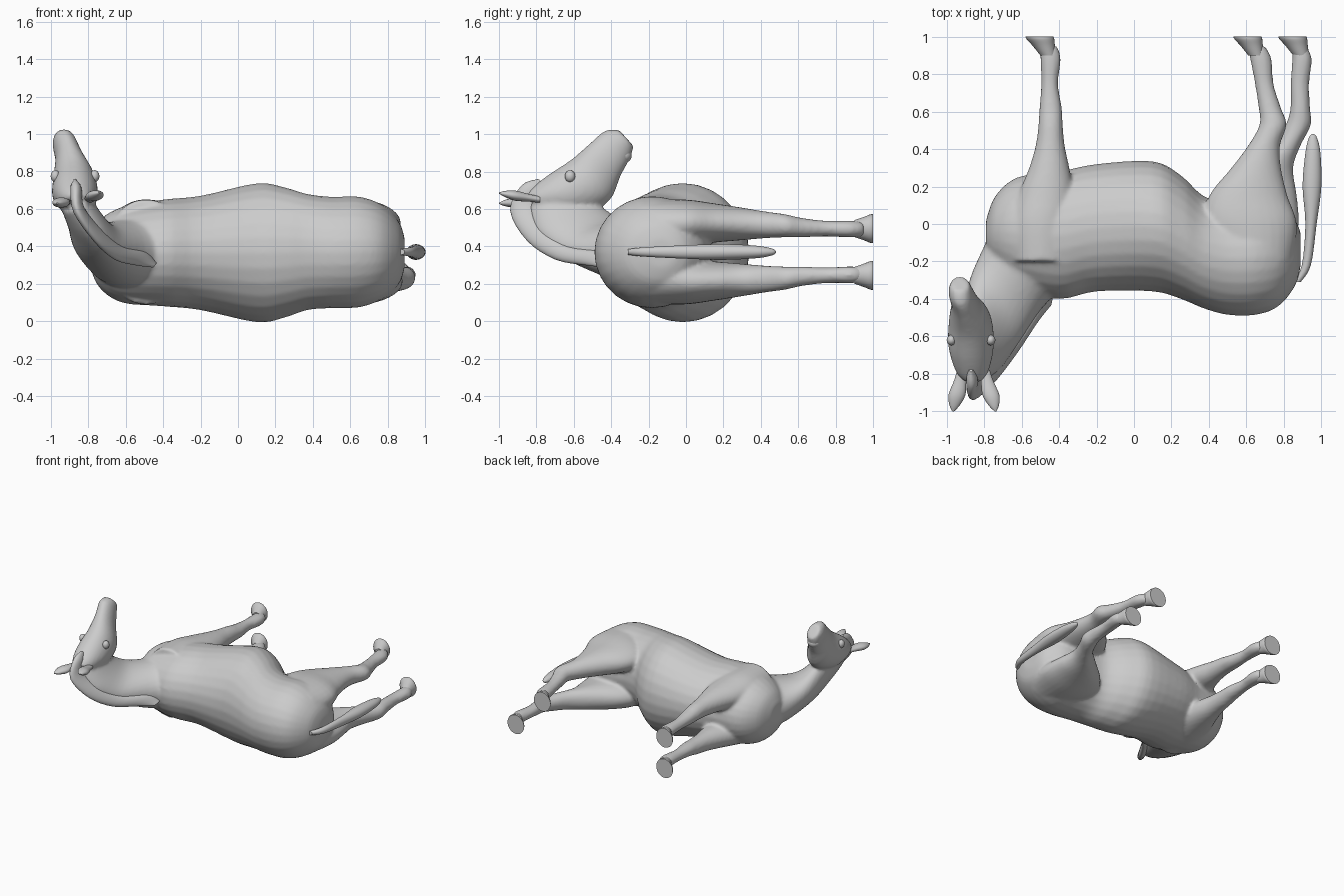
import bpy
import bmesh
import math
from mathutils import Vector, Matrix

cube = bpy.data.objects.get("Cube")
if cube:
    bpy.data.objects.remove(cube, do_unlink=True)

MID = 0.37  # height of the animal's plane of symmetry as it lies on its side

coat = bpy.data.materials.new("light grey")
coat.use_nodes = True
coat.diffuse_color = (0.6, 0.6, 0.6, 1)
coat.node_tree.nodes["Principled BSDF"].inputs["Base Color"].default_value = (0.6, 0.6, 0.6, 1)


def finish(name, bm):
    """Turn a bmesh into a named, smooth shaded object."""
    bmesh.ops.recalc_face_normals(bm, faces=bm.faces[:])
    mesh = bpy.data.meshes.new(name)
    bm.to_mesh(mesh)
    bm.free()
    mesh.materials.append(coat)
    obj = bpy.data.objects.new(name, mesh)
    bpy.context.collection.objects.link(obj)
    bpy.ops.object.select_all(action="DESELECT")
    obj.select_set(True)
    bpy.context.view_layer.objects.active = obj
    bpy.ops.object.shade_smooth_by_angle(angle=math.radians(50))
    return obj


def spline(p0, p1, p2, p3, t):
    """Catmull-Rom interpolation."""
    return 0.5 * (2 * p1 + (p2 - p0) * t + (2 * p0 - 5 * p1 + 4 * p2 - p3) * t * t
                  + (3 * p1 - p0 - 3 * p2 + p3) * t ** 3)


def loft(bm, sections, steps=4, sides=28):
    """Skin elliptical sections, each given as centre, half axis, half axis."""
    last = len(sections) - 1
    smooth = []
    for i in range(last):
        around = [sections[max(0, min(last, i + k))] for k in (-1, 0, 1, 2)]
        for s in range(steps):
            smooth.append([spline(*parts, s / steps) for parts in zip(*around)])
    smooth.append(sections[-1])
    rings = []
    for c, u, v in smooth:
        angles = [math.tau * k / sides for k in range(sides)]
        rings.append([bm.verts.new(c + u * math.cos(a) + v * math.sin(a)) for a in angles])
    for low, high in zip(rings, rings[1:]):
        for k in range(sides):
            n = (k + 1) % sides
            bm.faces.new((low[k], low[n], high[n], high[k]))
    bm.faces.new(rings[0])
    bm.faces.new(rings[-1])


def along_x(rows):
    """Rows of x, back and belly limits in y, lower and upper limits in z."""
    return [(Vector((x, (a + b) / 2, (c + d) / 2)), Vector((0, (b - a) / 2, 0)),
             Vector((0, 0, (d - c) / 2))) for x, a, b, c, d in rows]


def along_y(rows, side):
    """Rows of y, limits in x, offset from the symmetry plane, half width."""
    return [(Vector(((a + b) / 2, y, MID + side * off)), Vector(((b - a) / 2, 0, 0)),
             Vector((0, 0, r))) for y, a, b, off, r in rows]


def between(rows):
    """Rows of one edge point, the opposite edge point and the side radius."""
    pairs = [(Vector(a), Vector(b), r) for a, b, r in rows]
    centres = [(a + b) / 2 for a, b, r in pairs]
    out = []
    for i, (a, b, r) in enumerate(pairs):
        run = centres[min(i + 1, len(pairs) - 1)] - centres[max(i - 1, 0)]
        out.append((centres[i], (b - a) / 2, run.cross(b - a).normalized() * r))
    return out


def ellipsoid(name, centre, size):
    bm = bmesh.new()
    matrix = Matrix.Translation(centre) @ Matrix.Diagonal((*size, 1))
    bmesh.ops.create_uvsphere(bm, u_segments=20, v_segments=12, radius=1, matrix=matrix)
    return finish(name, bm)


# Torso from chest to rump
torso = along_x([
    (-0.79, -0.14, 0.02, 0.29, 0.45), (-0.74, -0.24, 0.15, 0.18, 0.54),
    (-0.62, -0.34, 0.25, 0.1, 0.61), (-0.4, -0.4, 0.28, 0.08, 0.65),
    (-0.2, -0.36, 0.32, 0.06, 0.67), (0.1, -0.36, 0.335, -0.005, 0.737),
    (0.25, -0.4, 0.26, 0.02, 0.715), (0.37, -0.45, 0.15, 0.06, 0.68),
    (0.5, -0.485, 0.12, 0.07, 0.665), (0.65, -0.485, 0.13, 0.075, 0.665),
    (0.77, -0.44, 0.1, 0.12, 0.62), (0.86, -0.33, 0.02, 0.2, 0.53),
    (0.89, -0.22, -0.05, 0.29, 0.44)])

# Neck: throat edge, crest edge, side radius
neck = between([
    ((-0.74, 0, 0.37), (-0.4, -0.36, 0.37), 0.2),
    ((-0.8, -0.12, 0.39), (-0.5, -0.46, 0.35), 0.17),
    ((-0.86, -0.28, 0.48), (-0.64, -0.66, 0.37), 0.12),
    ((-0.87, -0.42, 0.58), (-0.75, -0.8, 0.47), 0.095),
    ((-0.88, -0.5, 0.65), (-0.85, -0.84, 0.61), 0.085)])

# Head from poll to muzzle: centre, half width, half depth
brow = Vector((0, -0.67, 0.74))
head = [(Vector((x, y, z)), Vector((w, 0, 0)), brow * d) for x, y, z, w, d in [
    (-0.86, -0.82, 0.64, 0.06, 0.05), (-0.865, -0.76, 0.65, 0.095, 0.09),
    (-0.87, -0.64, 0.68, 0.122, 0.14), (-0.875, -0.51, 0.755, 0.112, 0.15),
    (-0.9, -0.43, 0.865, 0.075, 0.12), (-0.925, -0.365, 0.945, 0.065, 0.1),
    (-0.93, -0.32, 0.98, 0.05, 0.06)]]

# Legs share depths and widths; each has its own limits in x
leg_profile = [(-0.2, 0.13, 0.15), (0, 0.155, 0.125), (0.15, 0.155, 0.105),
               (0.3, 0.15, 0.087), (0.42, 0.145, 0.072), (0.53, 0.14, 0.062),
               (0.62, 0.13, 0.052), (0.75, 0.125, 0.042), (0.88, 0.122, 0.045),
               (0.95, 0.122, 0.038)]
front_limits = [(-0.66, -0.32), (-0.66, -0.32), (-0.62, -0.32), (-0.56, -0.345),
                (-0.525, -0.37), (-0.51, -0.38), (-0.505, -0.385), (-0.495, -0.405),
                (-0.5, -0.39), (-0.5, -0.41)]
upper_hind = [(0.45, 0.85), (0.37, 0.87), (0.4, 0.82), (0.52, 0.785), (0.61, 0.78),
              (0.67, 0.815), (0.665, 0.785), (0.645, 0.745), (0.62, 0.735), (0.61, 0.7)]
lower_hind = [(0.45, 0.85), (0.38, 0.88), (0.45, 0.87), (0.62, 0.85), (0.75, 0.89),
              (0.81, 0.945), (0.835, 0.94), (0.835, 0.935), (0.845, 0.95), (0.84, 0.92)]
legs = [("left_front", front_limits, 1, -0.58), ("right_front", front_limits, -1, -0.58),
        ("left_hind", upper_hind, 1, 0.53), ("right_hind", lower_hind, -1, 0.77)]

# One continuous skin, blended from the overlapping forms
bm = bmesh.new()
for form in (torso, neck, head):
    loft(bm, form)
for name, limits, side, toe in legs:
    loft(bm, along_y([(y, a, b, off, r) for (y, off, r), (a, b)
                      in zip(leg_profile, limits)], side))
body = finish("body", bm)
remesh = body.modifiers.new("blend", "REMESH")
remesh.mode = "VOXEL"
remesh.voxel_size = 0.013
remesh.use_smooth_shade = True
relax = body.modifiers.new("relax", "SMOOTH")
relax.factor = 0.5
relax.iterations = 5

# Hooves, flat underneath with the toe pointing forward
for name, limits, side, toe in legs:
    bm = bmesh.new()
    loft(bm, along_y([(y, toe + a, toe + b, 0.125, r) for y, a, b, r in [
        (0.9, 0.08, 0.165, 0.045), (0.95, 0.04, 0.158, 0.062),
        (0.985, 0.008, 0.155, 0.076), (1, 0, 0.15, 0.077)]], side))
    finish(name + "_hoof", bm)

# Tail hanging behind the rump
bm = bmesh.new()
loft(bm, along_y([(y, x - w, x + w, 0, d) for y, x, w, d in [
    (-0.31, 0.87, 0.02, 0.015), (-0.22, 0.92, 0.024, 0.025), (0, 0.945, 0.03, 0.036),
    (0.2, 0.95, 0.05, 0.042), (0.38, 0.955, 0.04, 0.033), (0.46, 0.955, 0.022, 0.018),
    (0.48, 0.955, 0.006, 0.006)]], 1))
finish("tail", bm)

# Mane along the crest, ending in a forelock
bm = bmesh.new()
loft(bm, between([
    ((-0.44, -0.38, 0.31), (-0.45, -0.44, 0.29), 0.012),
    ((-0.5, -0.43, 0.37), (-0.54, -0.54, 0.3), 0.025),
    ((-0.63, -0.62, 0.4), (-0.65, -0.7, 0.33), 0.028),
    ((-0.74, -0.74, 0.49), (-0.76, -0.85, 0.43), 0.028),
    ((-0.84, -0.8, 0.6), (-0.86, -0.94, 0.59), 0.03),
    ((-0.86, -0.78, 0.69), (-0.87, -0.88, 0.725), 0.03),
    ((-0.87, -0.74, 0.72), (-0.87, -0.79, 0.76), 0.012)]))
finish("mane", bm)

# Ears swept back from the poll
for name, base, tip in [("right_ear", (-0.915, -0.78, 0.64), (-0.965, -1, 0.63)),
                        ("left_ear", (-0.8, -0.78, 0.65), (-0.74, -1, 0.685))]:
    base, tip = Vector(base), Vector(tip)
    bm = bmesh.new()
    loft(bm, [(base.lerp(tip, t), Vector((w, 0, 0)), Vector((0, 0, w * 0.6)))
              for t, w in [(0, 0.03), (0.25, 0.033), (0.6, 0.045), (0.85, 0.028), (1, 0.005)]])
    finish(name, bm)

# Eyes and lower lip
for name, x in (("left_eye", -0.765), ("right_eye", -0.975)):
    ellipsoid(name, (x, -0.62, 0.775), (0.025, 0.028, 0.032))
ellipsoid("lower_lip", (-0.925, -0.335, 0.885), (0.05, 0.045, 0.04))
